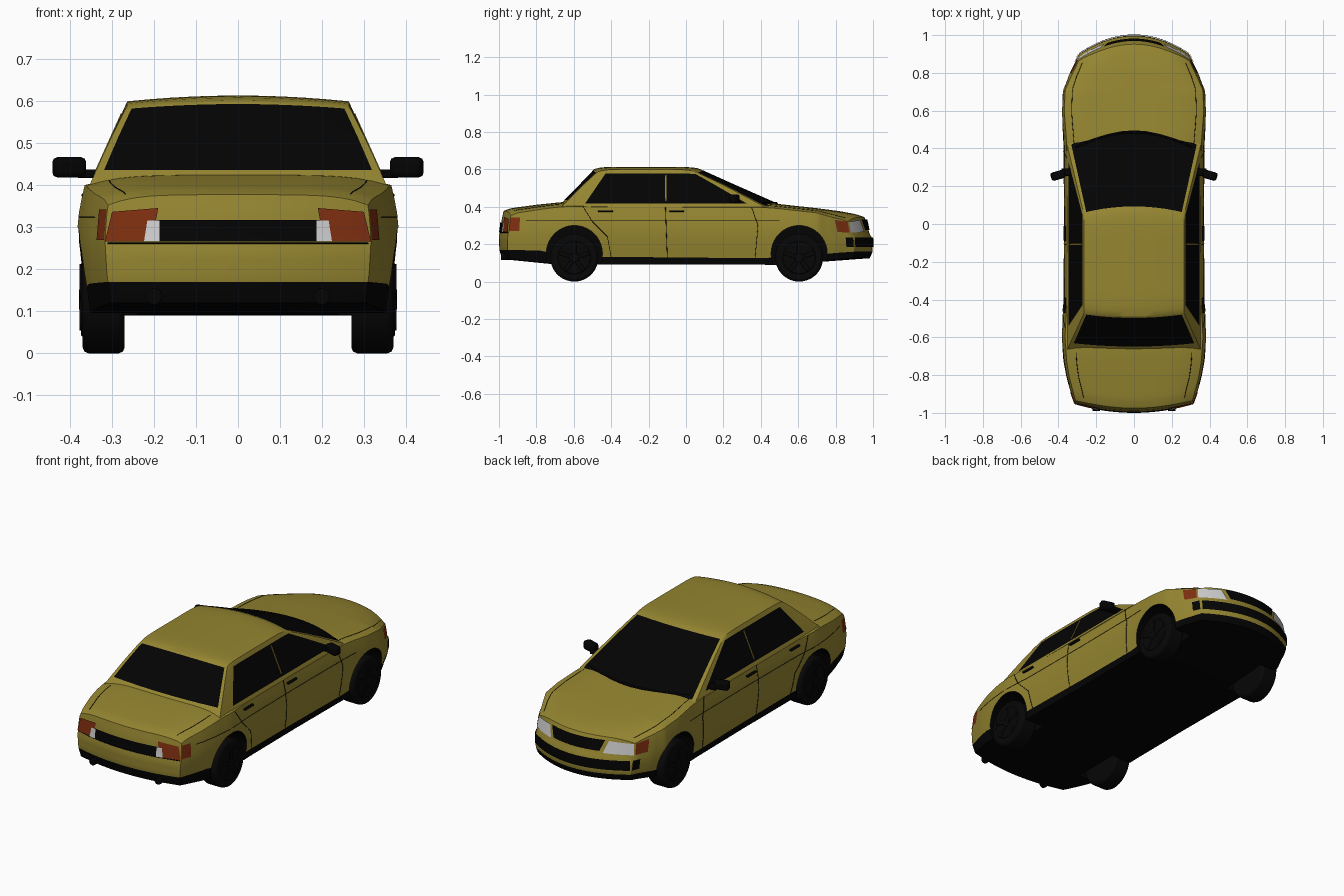
import bpy, bmesh, math
from mathutils import Vector

if "Cube" in bpy.data.objects:
    bpy.data.objects.remove(bpy.data.objects["Cube"])


def material(name, col):
    m = bpy.data.materials.new(name)
    m.diffuse_color = (*col, 1)
    m.use_nodes = True
    m.node_tree.nodes["Principled BSDF"].inputs["Base Color"].default_value = m.diffuse_color
    return m


PAINT = material("olive_gold_paint", (0.30, 0.235, 0.03))
BLACK = material("black_trim", (0.001, 0.001, 0.001))
RED = material("red_brown_lens", (0.21, 0.028, 0.005))
WHITE = material("clear_lens", (0.62, 0.62, 0.62))
RUBBER = material("tyre_and_rim", (0.002, 0.002, 0.002))


def interp(table, t):
    if t <= table[0][0]:
        return table[0][1]
    for (a, p), (b, q) in zip(table, table[1:]):
        if t <= b:
            return p + (q - p) * (t - a) / (b - a)
    return table[-1][1]


def linspace(a, b, n):
    return [a + (b - a) * i / n for i in range(n + 1)]


def smooth(ob, angle=32):
    bpy.ops.object.select_all(action='DESELECT')
    ob.select_set(True)
    bpy.context.view_layer.objects.active = ob
    bpy.ops.object.shade_smooth_by_angle(angle=math.radians(angle))


def make(name, bm, mats):
    bmesh.ops.recalc_face_normals(bm, faces=bm.faces)
    me = bpy.data.meshes.new(name)
    bm.to_mesh(me)
    bm.free()
    ob = bpy.data.objects.new(name, me)
    bpy.context.collection.objects.link(ob)
    for m in mats:
        me.materials.append(m)
    smooth(ob)
    return ob


def box_grid(name, axes, fn, rule, mats):
    """Surface of a divided box, every point placed by fn(u, v, w)."""
    bm, verts = bmesh.new(), {}

    def vert(ijk):
        if ijk not in verts:
            verts[ijk] = bm.verts.new(fn(*(axes[n][ijk[n]] for n in range(3))))
        return verts[ijk]
    for n in range(3):
        a, b = (n + 1) % 3, (n + 2) % 3
        for side in (0, len(axes[n]) - 1):
            for i in range(len(axes[a]) - 1):
                for j in range(len(axes[b]) - 1):
                    quad, mid = [], [0, 0, 0]
                    for di, dj in ((0, 0), (1, 0), (1, 1), (0, 1)):
                        k = [0, 0, 0]
                        k[n], k[a], k[b] = side, i + di, j + dj
                        quad.append(vert(tuple(k)))
                        for q in range(3):
                            mid[q] += axes[q][k[q]] / 4
                    bm.faces.new(quad).material_index = rule(n, *mid)
    return make(name, bm, mats)


# Lower body shape: width, section, deck height, trim line, rounded ends
WIDTH = [(-1, .317), (-.96, .33), (-.85, .357), (-.75, .372), (-.6, .385), (-.42, .374), (0, .371),
         (.42, .374), (.6, .384), (.74, .374), (.88, .345), (1, .298)]
SECTION = [(.10, .95), (.19, .985), (.27, 1), (.34, .983), (.40, .95), (.43, .90)]
DECK = [(-1, .378), (-.96, .393), (-.8, .412), (-.65, .426), (.45, .42), (.65, .398), (.85, .376), (.95, .36), (1, .346)]
TRIM = [(-1, .17), (-.78, .165), (-.7, .135), (.4, .125), (.75, .145), (1, .16)]
FLOOR = [(-1, .12), (-.7, .092), (.5, .09), (1, .125)]
RAKE_BACK = [(.11, .02), (.17, .002), (.25, 0), (.27, .008), (.33, .014), (.40, .03)]
RAKE_NOSE = [(.12, .02), (.16, .002), (.235, .004), (.26, .022), (.335, .038), (.346, .048)]


def end_y(y, x, z):
    k = max(0, (abs(y) - .7) / .3)
    if y > 0:
        return y - k * (.105 * (x / .3) ** 2 + interp(RAKE_NOSE, z))
    return y + k * (.042 * (x / .3) ** 2 + interp(RAKE_BACK, z))


def deck(u, y):
    return interp(DECK, y) - .022 * u ** 6 - .003 * u * u


def body_at(u, y, z):
    x = u * interp(WIDTH, y) * interp(SECTION, z)
    return Vector((x, end_y(y, x, z), z))


def body_point(u, y, w):
    lo, trim = interp(FLOOR, y), interp(TRIM, y)
    z = lo + (trim - lo) * (w + 1) if w < 0 else trim + (deck(u, y) - trim) * w
    return body_at(u, y, z)


body = box_grid("lower_body", (linspace(-1, 1, 20), linspace(-1, 1, 60), [-1] + linspace(0, 1, 8)),
                body_point, lambda n, u, v, w: int(w < 0), (PAINT, BLACK))

# Wheel wells cut out of the body, lined in black
for s in (-1, 1):
    for y in (-.597, .605):
        bpy.ops.mesh.primitive_cylinder_add(vertices=40, radius=.15, depth=.22, location=(s * .35, y, .15),
                                            rotation=(0, math.pi / 2, 0))
        cut = bpy.context.object
        cut.data.materials.append(PAINT)
        cut.data.materials.append(BLACK)
        for f in cut.data.polygons:
            f.material_index = 1
        mod = body.modifiers.new("well", 'BOOLEAN')
        mod.object, mod.operation, mod.solver = cut, 'DIFFERENCE', 'EXACT'
        bpy.context.view_layer.objects.active = body
        with bpy.context.temp_override(object=body, active_object=body):
            while body.modifiers.find("well") > 0:
                bpy.ops.object.modifier_move_up(modifier="well")
            bpy.ops.object.modifier_apply(modifier="well")
        bpy.data.objects.remove(cut)
smooth(body)


# Cabin with windows set by face position
def cabin_point(u, v, w):
    x = u * (.354 + (.264 - .354) * w)
    front = .53 + (.075 - .53) * w - (.11 - .08 * w) * u * u
    back = -.685 + (-.49 + .685) * w + .02 * u * u
    z = .40 + .2 * w + (.014 * (1 - u * u) - .012 * v ** 8) * w ** 4
    return Vector((x, back + (front - back) * (v + 1) / 2, z))


def window_rule(n, u, v, w):
    if n == 1:
        return int(abs(u) < .945 and (.185 if v < 0 else .03) < w < .96)
    if n == 0:
        return int(-.79 < v < .88 and .09 < w < .89)
    return 0


box_grid("cabin", ([-1, -.945] + linspace(-.8, .8, 8) + [.945, 1],
                   [-1, -.9, -.79] + linspace(-.6, .7, 8) + [.88, .95, 1],
                   [0, .03, .09, .185, .35, .6, .89, .96, 1]), cabin_point, window_rule, (PAINT, BLACK))


# Thin plates that follow the body
def plate(name, corners, fn, mat, nu=8, nv=3):
    bm = bmesh.new()
    c = [Vector(p) for p in corners]
    rows = [[bm.verts.new(fn(*c[0].lerp(c[1], i / nu).lerp(c[3].lerp(c[2], i / nu), j / nv))) for i in range(nu + 1)]
            for j in range(nv + 1)]
    for j in range(nv):
        for i in range(nu):
            bm.faces.new((rows[j][i], rows[j][i + 1], rows[j + 1][i + 1], rows[j + 1][i]))
    return make(name, bm, (mat,))


def end_fn(s, off=.006):
    return lambda x, z: (x, end_y(s, x, z) + s * off, z)


def side_fn(s, off=.004):
    return lambda y, z: body_at(s, y, z) + Vector((s * off, 0, 0))


def rect(a, b, lo, hi):
    return ((a, lo), (b, lo), (b, hi), (a, hi))


plate("rear_panel", rect(-.2, .2, .266, .317), end_fn(-1), BLACK, 14)
plate("grille", ((-.14, .275), (.14, .275), (.162, .333), (-.162, .333)), end_fn(1, .007), BLACK, 14)
plate("bumper_slot", rect(-.29, .29, .184, .237), end_fn(1), BLACK, 20)
for s in (-1, 1):
    plate("tail_lamp", ((s * .205, .266), (s * .317, .266), (s * .3, .337), (s * .19, .346)), end_fn(-1), RED)
    plate("reverse_lamp", ((s * .187, .266), (s * .224, .266), (s * .216, .316), (s * .187, .316)), end_fn(-1, .009), WHITE)
    plate("tail_lamp_side", rect(-1, -.94, .27, .342), side_fn(s, .002), RED)
    plate("headlamp", ((s * .158, .266), (s * .297, .262), (s * .293, .32), (s * .18, .33)), end_fn(1), WHITE)
    plate("indicator", ((.92, .265), (1, .262), (1, .32), (.91, .33)), side_fn(s), RED)
    plate("bumper_slot_side", rect(.955, 1, .184, .237), side_fn(s), BLACK)


# Panel gaps as fine dark lines lying in the surface
def seam(name, pts, fn, r=.0016, n=10):
    cu = bpy.data.curves.new(name, 'CURVE')
    cu.dimensions, cu.bevel_depth, cu.bevel_resolution = '3D', r, 0
    path = [Vector(a).lerp(Vector(b), i / n) for a, b in zip(pts, pts[1:]) for i in range(n)] + [Vector(pts[-1])]
    sp = cu.splines.new('POLY')
    sp.points.add(len(path) - 1)
    for p, q in zip(sp.points, path):
        p.co = (*fn(*q), 1)
    ob = bpy.data.objects.new(name, cu)
    bpy.context.collection.objects.link(ob)
    cu.materials.append(BLACK)


def top_fn(u, y):
    return body_at(u, y, deck(u, y))


for s in (-1, 1):
    side = side_fn(s, .0005)
    seam("middle_door_gap", ((-.1, .13), (-.11, .40)), side)
    seam("front_door_gap", ((.37, .13), (.385, .3), (.35, .40)), side)
    seam("rear_door_gap", ((-.40, .13), (-.42, .24), (-.5, .32), (-.55, .40)), side)
    seam("side_crease", ((-.9, .325), (.5, .325)), side, .0014, 30)
    seam("hood_gap", ((s * .9, .42), (s * .9, .97)), top_fn)
    seam("trunk_gap", ((s * .87, -.68), (s * .85, -.97)), top_fn)
seam("bumper_gap", ((-.31, .262), (.31, .262)), end_fn(-1, .001), .0022, 16)
seam("wiper_line", ((-.9, .49), (.9, .49)), lambda u, v: cabin_point(u, 1, .1), .006, 16)


# Small boxes: handles, mirrors, pillars, spokes
def block(name, loc, size, mat, rot=(0, 0, 0), bevel=.004):
    bpy.ops.mesh.primitive_cube_add(size=1, location=loc, rotation=rot)
    ob = bpy.context.object
    ob.name, ob.scale = name, size
    bpy.ops.object.transform_apply(location=False, rotation=False)
    ob.data.materials.append(mat)
    mod = ob.modifiers.new("round", 'BEVEL')
    mod.width, mod.segments = bevel, 2
    smooth(ob)


def tube(name, loc, radius, depth, axis, mat, bevel=.01, sides=36):
    rot = (0, math.pi / 2, 0) if axis == 'x' else (math.pi / 2, 0, 0)
    bpy.ops.mesh.primitive_cylinder_add(vertices=sides, radius=radius, depth=depth, location=loc, rotation=rot)
    ob = bpy.context.object
    ob.name = name
    ob.data.materials.append(mat)
    mod = ob.modifiers.new("round", 'BEVEL')
    mod.width, mod.segments, mod.limit_method = bevel, 2, 'ANGLE'
    smooth(ob)


for s in (-1, 1):
    for y in (-.43, -.05):
        block("door_handle", (s * .366, y, .376), (.014, .08, .010), BLACK)
    block("mirror", (s * .402, .258, .443), (.078, .045, .048), BLACK, (0, 0, -s * .28), .012)
    block("mirror_arm", (s * .36, .275, .428), (.05, .04, .02), BLACK)
    block("door_pillar", (s * .309, -.108, .5), (.004, .007, .155), PAINT, (0, -s * .423, 0), .001)
    tube("exhaust_pipe", (s * .2, -.955, .135), .02, .07, 'y', BLACK, .003, 16)
    # Wheels
    for y in (-.597, .605):
        tube("tyre", (s * .32, y, .128), .128, .1, 'x', RUBBER, .014)
        tube("rim", (s * .364, y, .128), .088, .02, 'x', RUBBER, .004)
        tube("hub", (s * .371, y, .128), .025, .016, 'x', RUBBER, .003, 16)
        for i in range(5):
            a = 2 * math.pi * i / 5
            block("spoke", (s * .373, y - .045 * math.sin(a), .128 + .045 * math.cos(a)), (.01, .022, .08), RUBBER, (a, 0, 0), .003)
